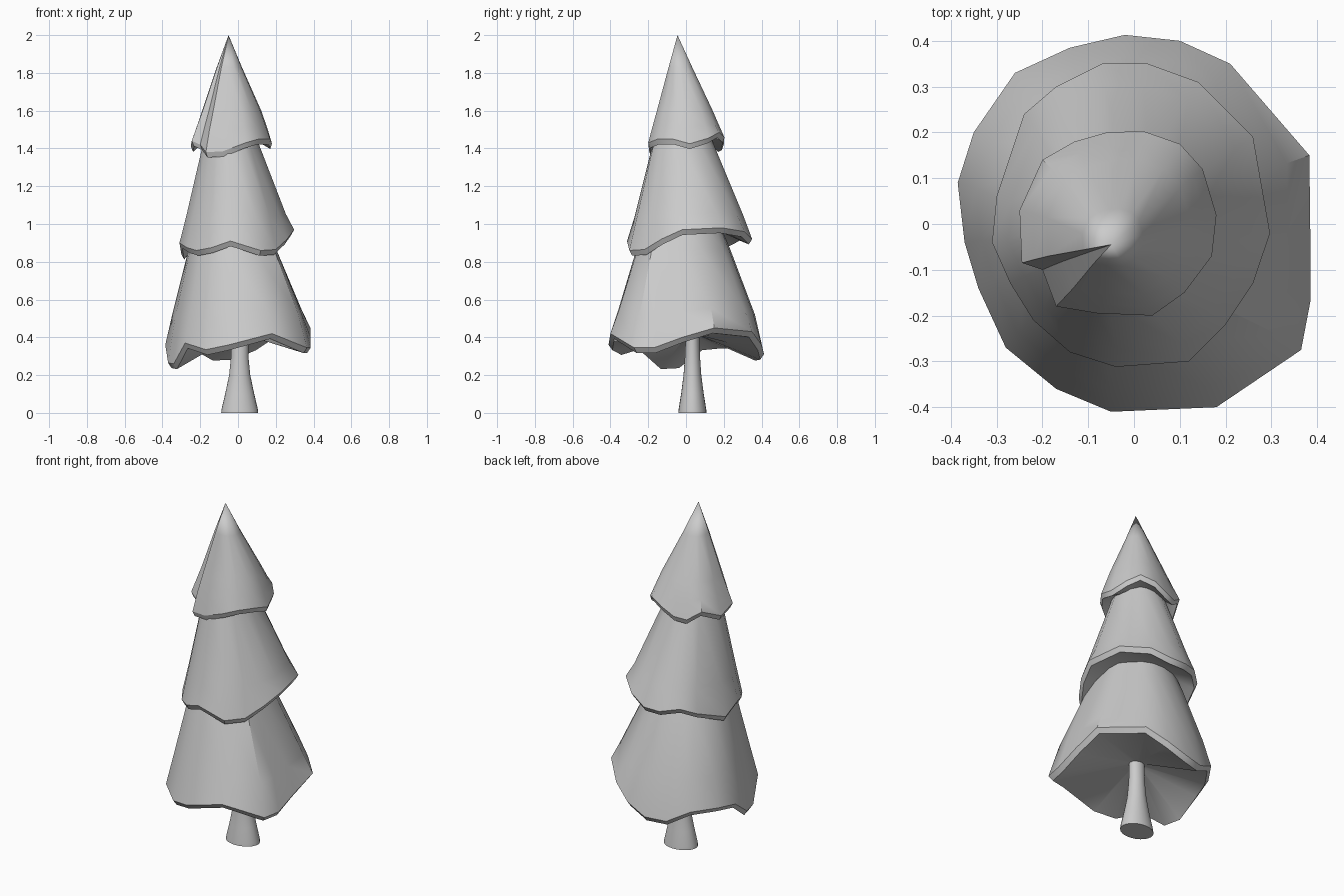
import bpy, bmesh, math

if "Cube" in bpy.data.objects:
    bpy.data.objects.remove(bpy.data.objects["Cube"])


def finish(name, bm, angle):
    bmesh.ops.recalc_face_normals(bm, faces=bm.faces)
    me = bpy.data.meshes.new(name)
    bm.to_mesh(me)
    bm.free()
    ob = bpy.data.objects.new(name, me)
    bpy.context.collection.objects.link(ob)
    bpy.ops.object.select_all(action='DESELECT')
    ob.select_set(True)
    bpy.context.view_layer.objects.active = ob
    bpy.ops.object.shade_smooth_by_angle(angle=math.radians(angle), keep_sharp_edges=True)


def skin(bm, rings):
    n = len(rings[0])
    vs = [[bm.verts.new(p) for p in r] for r in rings]
    for a, b in zip(vs, vs[1:]):
        for i in range(n):
            j = (i + 1) % n
            bm.faces.new((a[i], a[j], b[j], b[i]))
    return vs


def tier(name, rim, under, upper, tip=None):
    """Wavy rim, rings (scale, z, wave kept, offset x, offset y) above and below it."""
    mean = sum(p[2] for p in rim) / len(rim)

    def ring(s, z, wave, ox=0, oy=0):
        return [(x * s + ox, y * s + oy, z + wave * (h - mean)) for x, y, h in rim]

    lip = [(x * 0.95, y * 0.95, h - 0.028) for x, y, h in rim]
    bm = bmesh.new()
    vs = skin(bm, [ring(*u) for u in under] + [lip, rim] + [ring(*u) for u in upper])
    bm.faces.new(vs[0])
    # Keep both edges of the thick rim crisp
    for loop in vs[len(under):len(under) + 2]:
        for i in range(len(rim)):
            bm.edges.get((loop[i - 1], loop[i])).smooth = False
    if tip:
        t = bm.verts.new(tip)
        for i in range(len(rim)):
            bm.faces.new((vs[-1][i - 1], vs[-1][i], t))
    else:
        bm.faces.new(vs[-1])
    finish(name, bm, 40)


# Lower foliage skirt
tier("lower_foliage", [
    (.383, .15, .45), (.385, -.02, .40), (.385, -.17, .345), (.365, -.275, .345),
    (.18, -.40, .42), (-.05, -.41, .36), (-.17, -.36, .335), (-.28, -.27, .37),
    (-.34, -.14, .26), (-.37, -.04, .265), (-.385, .09, .36), (-.35, .20, .37),
    (-.26, .33, .37), (-.14, .385, .305), (-.02, .413, .31), (.10, .40, .36),
    (.21, .35, .43)],
    [(.1, .41, 0, .01, .03)],
    [(.885, .53, .25, -.005, 0), (.60, .87, 0, -.03, -.015), (.43, 1.05, 0, -.035, -.02)])

# Middle foliage skirt
tier("middle_foliage", [
    (.26, .19, .98), (.297, -.02, .97), (.26, -.13, .92), (.20, -.22, .865),
    (.12, -.30, .86), (-.04, -.312, .91), (-.14, -.28, .875), (-.22, -.21, .86),
    (-.27, -.13, .875), (-.31, -.04, .90), (-.30, .06, .84), (-.24, .24, .91),
    (-.17, .30, .94), (-.07, .35, .92), (.03, .35, .92), (.14, .31, .96)],
    [(.6, .95, .3, -.02, 0)],
    [(.87, 1.04, .2, -.005, 0), (.48, 1.43, 0, -.035, -.025), (.34, 1.58, 0, -.04, -.03)])

# Top foliage cone
tier("top_foliage", [
    (.15, .12, 1.455), (.18, .02, 1.425), (.17, -.07, 1.45), (.11, -.15, 1.45),
    (.04, -.20, 1.43), (-.08, -.195, 1.385), (-.17, -.18, 1.38), (-.20, -.10, 1.42),
    (-.245, -.085, 1.44), (-.25, .03, 1.41), (-.20, .14, 1.46), (-.13, .18, 1.41),
    (-.06, .20, 1.42), (.02, .203, 1.46), (.10, .175, 1.485)],
    [(.6, 1.45, .3, -.02, -.01)],
    [(.88, 1.51, .4, -.003, -.003), (.73, 1.60, .1, -.008, -.008),
     (.31, 1.83, 0, -.035, -.03)],
    (-.05, -.045, 2.0))

# Flared trunk: (z, half width x, half width y)
profile = [(0, .098, .075), (.02, .096, .073), (.10, .077, .06), (.20, .056, .047),
           (.30, .046, .04), (.40, .045, .036), (.45, .045, .036)]
bm = bmesh.new()
N = 24
vs = skin(bm, [[(.009 + rx * math.cos(2 * math.pi * i / N),
                 .034 + ry * math.sin(2 * math.pi * i / N), z) for i in range(N)]
               for z, rx, ry in profile])
bm.faces.new(vs[0])
bm.faces.new(vs[-1])
finish("trunk", bm, 40)
